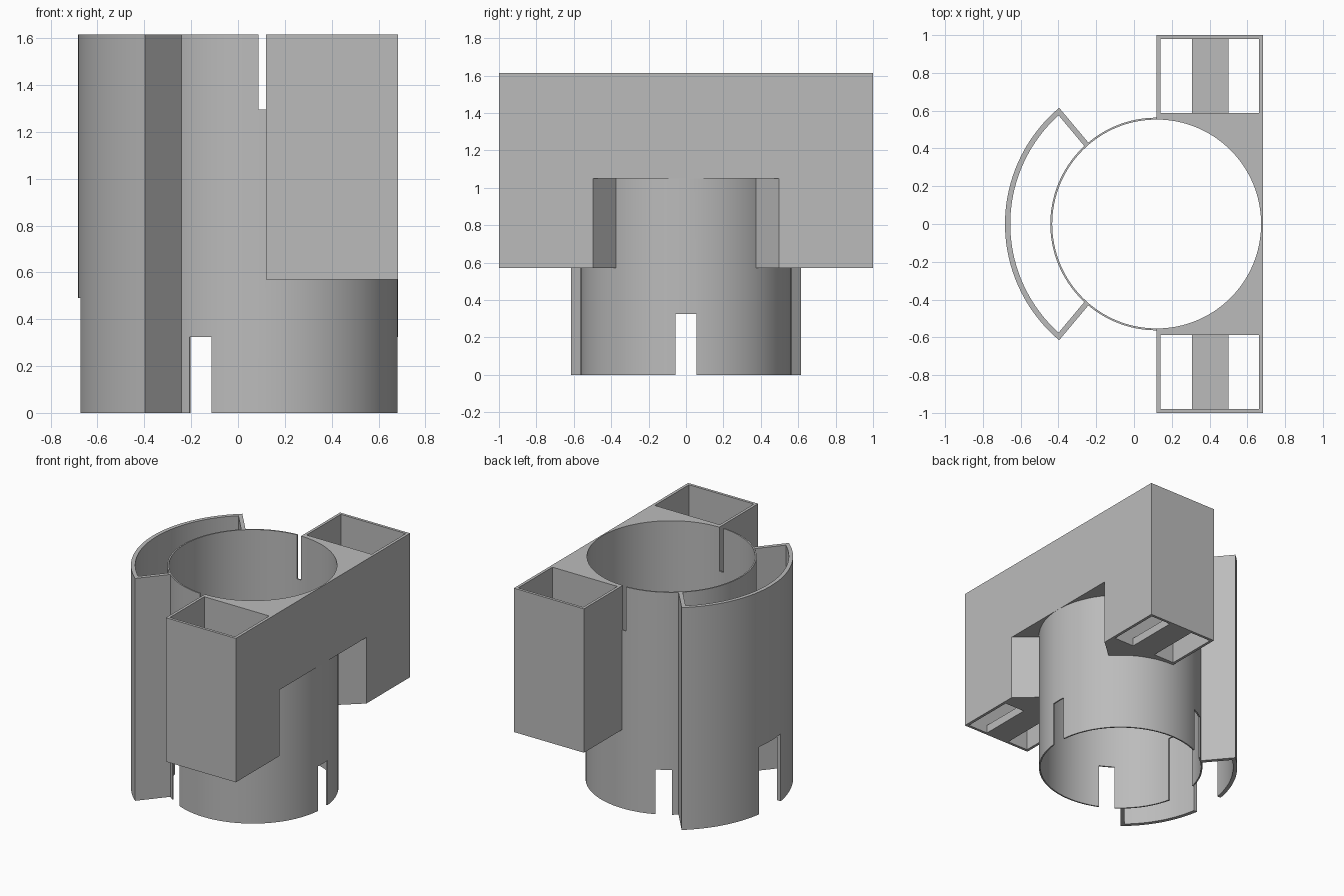
import bpy
import bmesh
from math import cos, sin, radians, asin, degrees

if "Cube" in bpy.data.objects:
    bpy.data.objects.remove(bpy.data.objects["Cube"], do_unlink=True)

AXIS = 0.12            # x of the tube axis
TOP = 1.615
BASE = 0.57            # underside of the block
R_OUT, R_IN = 0.563, 0.553
R_MID = (R_OUT + R_IN) / 2
FACE = AXIS + R_OUT    # flat outer face of the block

grey = bpy.data.materials.new("plain grey")
grey.use_nodes = True
grey.diffuse_color = (0.5, 0.5, 0.5, 1)
grey.node_tree.nodes["Principled BSDF"].inputs["Base Color"].default_value = (0.5, 0.5, 0.5, 1)


def polar(radius, angle):
    a = radians(angle)
    return (AXIS + radius * cos(a), radius * sin(a))


def arc(radius, start, end, steps):
    return [polar(radius, start + (end - start) * i / steps) for i in range(steps + 1)]


def circle(radius):
    return arc(radius, 0, 360, 128)[:-1]


def rect(x0, x1, y0, y1):
    return [(x0, y0), (x1, y0), (x1, y1), (x0, y1)]


def prism(name, outline, z0, z1):
    """Extrude a flat outline from z0 to z1."""
    bm = bmesh.new()
    face = bm.faces.new([bm.verts.new((x, y, z0)) for x, y in outline])
    new = bmesh.ops.extrude_face_region(bm, geom=[face])["geom"]
    bmesh.ops.translate(bm, vec=(0, 0, z1 - z0),
                        verts=[v for v in new if isinstance(v, bmesh.types.BMVert)])
    bmesh.ops.recalc_face_normals(bm, faces=bm.faces)
    mesh = bpy.data.meshes.new(name)
    bm.to_mesh(mesh)
    bm.free()
    mesh.materials.append(grey)
    obj = bpy.data.objects.new(name, mesh)
    bpy.context.collection.objects.link(obj)
    return obj


def activate(obj):
    bpy.ops.object.select_all(action='DESELECT')
    obj.select_set(True)
    bpy.context.view_layer.objects.active = obj


def cut(obj, outline, z0, z1):
    """Remove an extruded outline from the object."""
    cutter = prism("cutter", outline, z0, z1)
    mod = obj.modifiers.new("cut", 'BOOLEAN')
    mod.operation = 'DIFFERENCE'
    mod.solver = 'EXACT'
    mod.object = cutter
    activate(obj)
    bpy.ops.object.modifier_apply(modifier=mod.name)
    bpy.data.objects.remove(cutter, do_unlink=True)


def radial_slot(angle, half):
    """Rectangle reaching outward from the axis at an angle."""
    a = radians(angle)
    return [(AXIS + u * cos(a) - v * sin(a), u * sin(a) + v * cos(a))
            for u, v in rect(0.3, 1.0, -half, half)]


# Thin central tube with bottom slots, a wide rear notch and top slits
tube = prism("tube", circle(R_OUT), 0, TOP)
cut(tube, circle(R_IN), -0.1, TOP + 0.1)
for angle in (0, 120, 240):
    cut(tube, radial_slot(angle, 0.055), -0.1, 0.325)
cut(tube, radial_slot(180, 0.126), -0.1, 0.49)
cut(tube, rect(0.087, AXIS, -0.7, 0.7), 1.295, TOP + 0.1)

# Curved outer shell with two radial end walls
THICK, S_OUT, S_IN = 0.028, 0.803, 0.775
near = degrees(asin(THICK / R_MID))
far = degrees(asin(THICK / S_IN))
outline = (arc(S_OUT, 130, 230, 48) + [polar(R_MID, 230), polar(R_MID, 230 - near)]
           + arc(S_IN, 230 - far, 130 + far, 48)
           + [polar(R_MID, 130 + near), polar(R_MID, 130)])
shell = prism("outer_shell", outline, 0, TOP)
cut(shell, radial_slot(180, 0.126), -0.1, 0.49)

# Wide block bored for the tube, with end pockets and a flared arch
block = prism("side_block", rect(AXIS, FACE, -1, 1), BASE, TOP)
cut(block, circle(R_MID), 0, TOP + 0.1)
cut(block, [(AXIS, 0), polar(1.0, -41.5), polar(1.0, 41.5)], 0, 1.05)
for side, label in ((1, "back"), (-1, "front")):
    y0, y1 = sorted((side * 0.587, side * 0.98))
    cut(block, rect(0.14, 0.662, y0, y1), 0, TOP + 0.1)
    # Cross bar at the bottom of each pocket
    y0, y1 = sorted((side * 0.58, side * 0.99))
    prism(label + "_pocket_bar", rect(0.308, 0.5, y0, y1), BASE, BASE + 0.06)

for obj in (tube, shell, block):
    activate(obj)
    bpy.ops.object.shade_smooth_by_angle(angle=radians(30))
